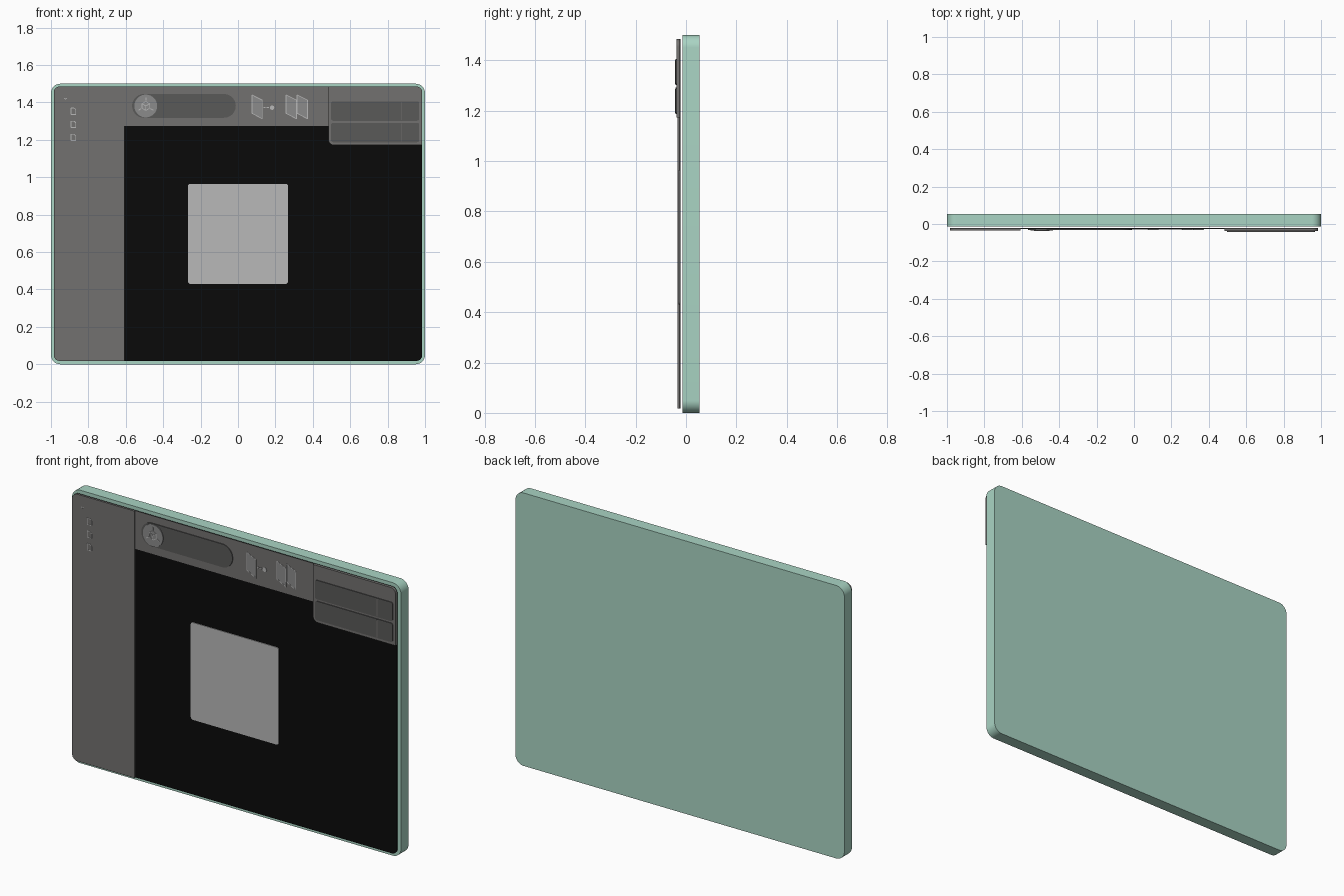
import bpy, bmesh
from math import sin, cos, pi, radians, hypot

if "Cube" in bpy.data.objects:
    bpy.data.objects.remove(bpy.data.objects["Cube"])


def material(name, rgb):
    m = bpy.data.materials.new(name)
    m.diffuse_color = (*rgb, 1)
    m.use_nodes = True
    m.node_tree.nodes["Principled BSDF"].inputs["Base Color"].default_value = m.diffuse_color
    return m


GREEN = material("mint", (0.40, 0.66, 0.55))
BLACK = material("screen_black", (0.003, 0.003, 0.003))
PANEL = material("panel_grey", (0.17, 0.165, 0.16))
DARK = material("control_grey", (0.10, 0.10, 0.098))
MID = material("button_grey", (0.26, 0.26, 0.26))
LIGHT = material("icon_grey", (0.48, 0.48, 0.48))


def rounded(x0, x1, z0, z1, radii, steps=8):
    """Rectangle outline with corner radii: low left, low right, top right, top left."""
    if not isinstance(radii, tuple):
        radii = (radii,) * 4
    pts = []
    corners = ((x0, z0, 1, 1), (x1, z0, -1, 1), (x1, z1, -1, -1), (x0, z1, 1, -1))
    for i, ((x, z, sx, sz), r) in enumerate(zip(corners, radii)):
        if r == 0:
            pts.append((x, z))
            continue
        for k in range(steps + 1):
            a = pi + (i + k / steps) * pi / 2
            pts.append((x + sx * r + r * cos(a), z + sz * r + r * sin(a)))
    return pts


def disc(x, z, r, n=32):
    return [(x + r * cos(2 * pi * k / n), z + r * sin(2 * pi * k / n)) for k in range(n)]


def slab(name, loops, front, back, mat):
    """Extrude one or more x-z outlines from y = front to y = back."""
    if isinstance(loops[0][0], (int, float)):
        loops = [loops]
    bm = bmesh.new()
    for pts in loops:
        a = [bm.verts.new((x, front, z)) for x, z in pts]
        b = [bm.verts.new((x, back, z)) for x, z in pts]
        bm.faces.new(a)
        bm.faces.new(b[::-1])
        for i in range(len(a)):
            j = (i + 1) % len(a)
            bm.faces.new((a[j], a[i], b[i], b[j]))
    bmesh.ops.recalc_face_normals(bm, faces=bm.faces)
    me = bpy.data.meshes.new(name)
    bm.to_mesh(me)
    bm.free()
    ob = bpy.data.objects.new(name, me)
    bpy.context.collection.objects.link(ob)
    me.materials.append(mat)
    bpy.context.view_layer.objects.active = ob
    ob.select_set(True)
    bpy.ops.object.shade_smooth_by_angle(angle=radians(30))
    ob.select_set(False)
    return ob


def strokes(points, w, closed=False):
    """Thin bars along a polyline."""
    ends = points[1:] + (points[:1] if closed else [])
    out = []
    for (x, z), (u, v) in zip(points, ends):
        d = hypot(u - x, v - z)
        nx, nz = (z - v) / d * w / 2, (u - x) / d * w / 2
        out.append([(x + nx, z + nz), (x - nx, z - nz), (u - nx, v - nz), (u + nx, v + nz)])
    return out


# Tablet body and floating screen
slab("tablet_body", rounded(-1, 1, 0, 1.5, 0.05, 12), -0.013, 0.053, GREEN)
slab("screen", rounded(-0.985, 0.985, 0.018, 1.485, 0.032), -0.025, -0.022, BLACK)

# Interface panels
slab("top_bar", rounded(-0.606, 0.985, 1.275, 1.485, (0, 0, 0.032, 0)), -0.027, -0.0245, PANEL)
slab("side_bar", rounded(-0.985, -0.606, 0.018, 1.485, (0.032, 0, 0, 0.032)), -0.034, -0.0245, PANEL)
slab("viewport_square", rounded(-0.267, 0.267, 0.43, 0.965, 0.012), -0.029, -0.0245, LIGHT)

# Settings panel with two input rows
slab("settings_panel", rounded(0.483, 0.985, 1.172, 1.485, (0.03, 0, 0.032, 0)), -0.038, -0.026, PANEL)
for i, z in enumerate((1.302, 1.187)):
    slab(f"settings_row_{i + 1}", rounded(0.497, 0.969, z, z + 0.104, 0.012), -0.042, -0.0375, DARK)
    slab(f"row_divider_{i + 1}", strokes([(0.875, z + 0.004), (0.875, z + 0.1)], 0.004),
         -0.043, -0.0415, PANEL)

# View switch: pill, round button and cube symbol
slab("view_pill", rounded(-0.566, -0.012, 1.318, 1.445, 0.063, 12), -0.031, -0.0265, DARK)
slab("view_button", disc(-0.493, 1.381, 0.061, 48), -0.035, -0.0305, MID)
cx, cz, r = -0.493, 1.381, 0.024
hexa = [(cx + r * cos(pi / 6 + k * pi / 3), cz + r * sin(pi / 6 + k * pi / 3)) for k in range(6)]
bars = strokes(hexa, 0.004, True)
for k in (0, 2, 4):
    bars += strokes([(cx, cz), hexa[k]], 0.004)
for a in (pi / 2, pi * 7 / 6, pi * 11 / 6):
    bars += strokes([(cx + 0.028 * cos(a), cz + 0.028 * sin(a)),
                     (cx + 0.046 * cos(a), cz + 0.046 * sin(a))], 0.005)
slab("cube_symbol", bars, -0.0365, -0.0345, LIGHT)

# Toolbar plane symbols
for i, (x0, x1) in enumerate(((0.075, 0.13), (0.257, 0.313), (0.316, 0.372))):
    quad = [(x0, 1.44), (x1, 1.412), (x1, 1.312), (x0, 1.342)]
    slab(f"plane_symbol_{i + 1}", quad, -0.030, -0.0265, MID)
    slab(f"plane_outline_{i + 1}", strokes(quad, 0.004, True), -0.031, -0.0295, LIGHT)
dashes = strokes([(0.136, 1.372), (0.147, 1.372)], 0.006) + strokes([(0.153, 1.372), (0.165, 1.372)], 0.006)
slab("offset_dashes", dashes, -0.030, -0.0265, LIGHT)
slab("offset_dot", disc(0.182, 1.372, 0.012, 20), -0.030, -0.0265, LIGHT)

# Side bar list: fold arrow and page symbols
slab("fold_arrow", strokes([(-0.929, 1.424), (-0.922, 1.417), (-0.915, 1.424)], 0.003),
     -0.035, -0.0335, LIGHT)
for i in range(3):
    z = 1.353 - 0.07 * i
    page = [(-0.893, z - 0.017), (-0.867, z - 0.017), (-0.867, z + 0.008),
            (-0.876, z + 0.017), (-0.893, z + 0.017)]
    slab(f"page_symbol_{i + 1}", strokes(page, 0.004, True), -0.035, -0.0335, LIGHT)
